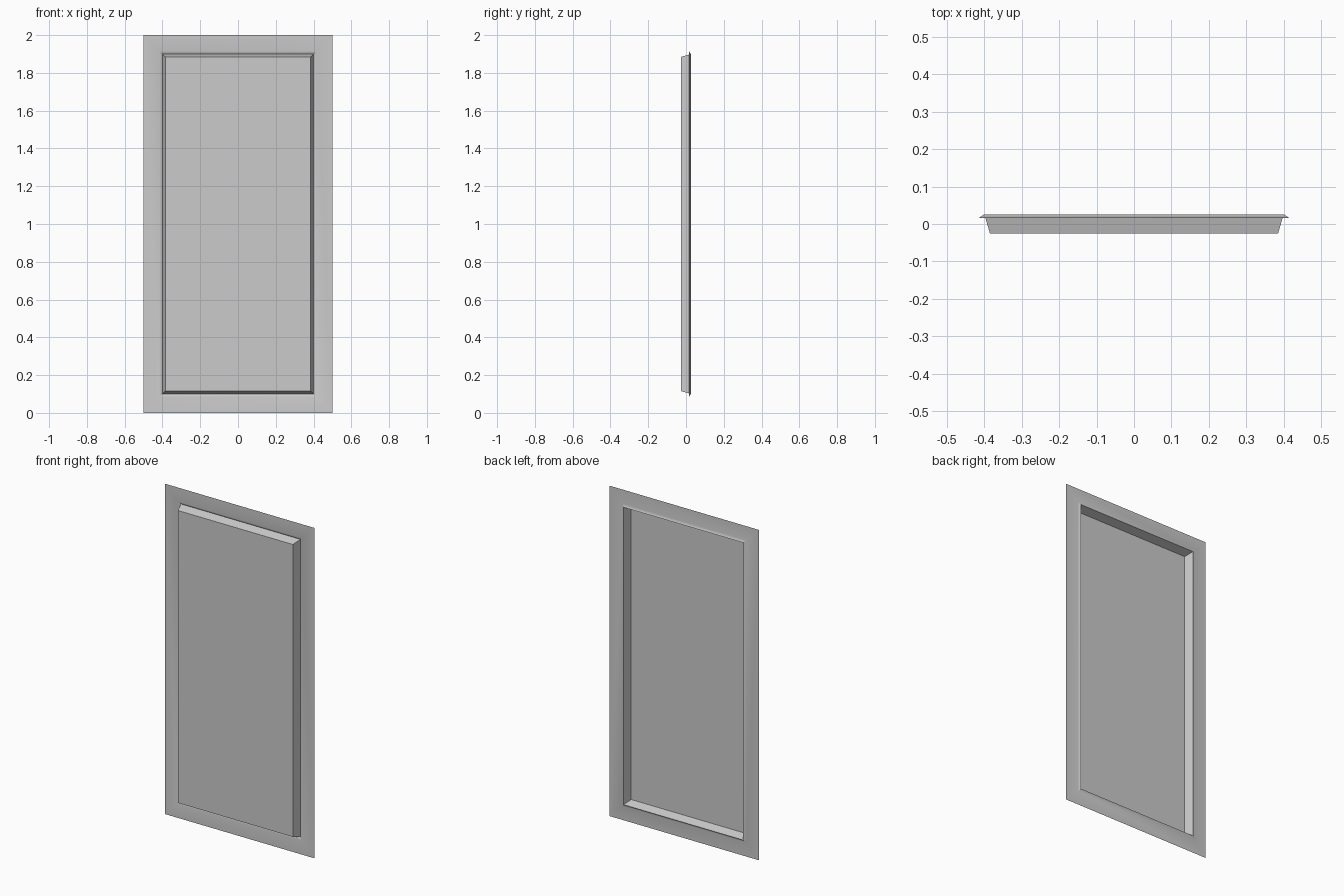
import bpy
import bmesh
import math

cube = bpy.data.objects.get("Cube")
if cube:
    bpy.data.objects.remove(cube, do_unlink=True)

grey = bpy.data.materials.new("plain_grey")
grey.use_nodes = True
colour = (0.6, 0.6, 0.6, 1)
grey.diffuse_color = colour
grey.node_tree.nodes["Principled BSDF"].inputs["Base Color"].default_value = colour

WIDTH, HEIGHT = 1.0, 2.0
# Pressed sheet section from the outer edge inward: (inset, y)
SECTION = [(0.0, 0.016), (0.085, 0.016), (0.1, 0.026), (0.115, -0.026)]


def rectangle(bm, inset, y):
    """Ring of four corners, counter-clockwise seen from the front."""
    x = WIDTH / 2 - inset
    low, high = inset, HEIGHT - inset
    return [bm.verts.new(p) for p in
            ((-x, y, low), (x, y, low), (x, y, high), (-x, y, high))]


# Flange, raised rim, sloped walls and recessed panel form one open sheet
bm = bmesh.new()
rings = [rectangle(bm, inset, y) for inset, y in SECTION]
for outer, inner in zip(rings, rings[1:]):
    for i in range(4):
        j = (i + 1) % 4
        bm.faces.new((outer[i], outer[j], inner[j], inner[i]))
bm.faces.new(rings[-1])

mesh = bpy.data.meshes.new("pressed_panel")
bm.to_mesh(mesh)
bm.free()
mesh.materials.append(grey)
panel = bpy.data.objects.new("pressed_panel", mesh)
bpy.context.collection.objects.link(panel)

# Soft blend from flange to rim, crisp folds elsewhere
bpy.ops.object.select_all(action="DESELECT")
panel.select_set(True)
bpy.context.view_layer.objects.active = panel
bpy.ops.object.shade_smooth_by_angle(angle=math.radians(40))
